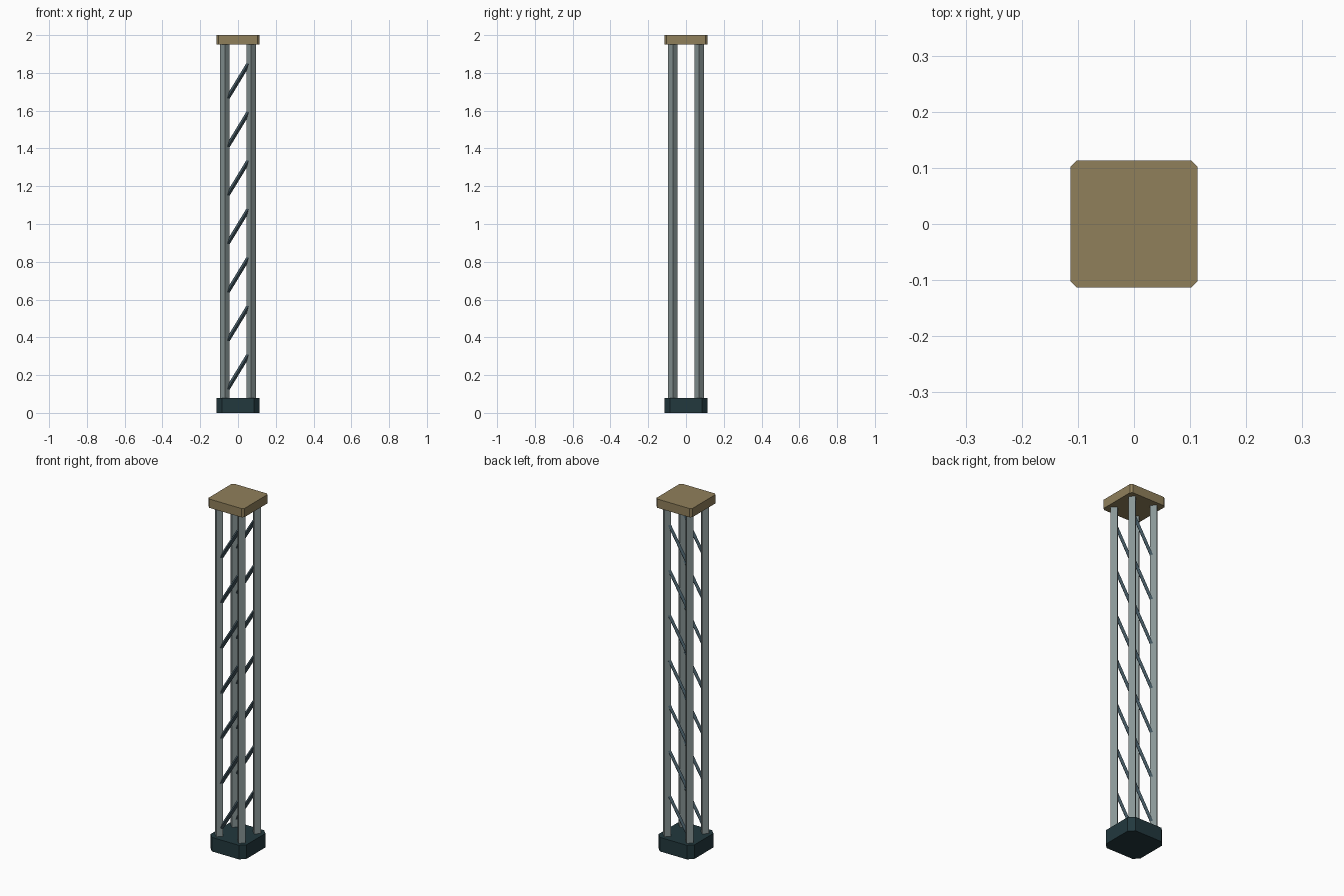
import bpy, bmesh, math
from mathutils import Vector

if "Cube" in bpy.data.objects:
    bpy.data.objects.remove(bpy.data.objects["Cube"])


def material(name, rgb):
    m = bpy.data.materials.new(name)
    m.diffuse_color = (*rgb, 1)
    m.use_nodes = True
    m.node_tree.nodes["Principled BSDF"].inputs["Base Color"].default_value = m.diffuse_color
    return m


TAN = material("tan", (0.28, 0.215, 0.105))
GREY = material("pale_grey", (0.25, 0.305, 0.305))
SLATE = material("dark_slate", (0.058, 0.098, 0.122))
TEAL = material("dark_teal", (0.016, 0.04, 0.048))


def finish(bm, name, mat):
    bmesh.ops.recalc_face_normals(bm, faces=bm.faces)
    me = bpy.data.meshes.new(name)
    bm.to_mesh(me)
    bm.free()
    me.materials.append(mat)
    ob = bpy.data.objects.new(name, me)
    bpy.context.collection.objects.link(ob)
    return ob


def slab(name, half, cut, z0, z1, mat):
    """Square block with its four upright edges cut off."""
    bm = bmesh.new()
    k = half - cut
    outline = [(k, -half), (half, -k), (half, k), (k, half),
               (-k, half), (-half, k), (-half, -k), (-k, -half)]
    face = bm.faces.new([bm.verts.new((x, y, z0)) for x, y in outline])
    ext = bmesh.ops.extrude_face_region(bm, geom=[face])["geom"]
    top = [g for g in ext if isinstance(g, bmesh.types.BMVert)]
    bmesh.ops.translate(bm, vec=(0, 0, z1 - z0), verts=top)
    return finish(bm, name, mat)


def bar(name, a, b, r, mat):
    """Four-sided bar between two points, corners facing along y."""
    a, b = Vector(a), Vector(b)
    d = (b - a).normalized()
    v = Vector((0, 1, 0))
    u = d.cross(v)
    bm = bmesh.new()
    rings = [[bm.verts.new(p + o * r) for o in (u, v, -u, -v)] for p in (a, b)]
    for i in range(4):
        j = (i + 1) % 4
        bm.faces.new((rings[0][i], rings[0][j], rings[1][j], rings[1][i]))
    for ring in rings:
        bm.faces.new(ring)
    return finish(bm, name, mat)


# Foot and cap
slab("base", 0.113, 0.028, 0, 0.08, TEAL)
slab("cap", 0.113, 0.011, 1.95, 2.0, TAN)

P = 0.07
for y, side in ((-P, "front"), (P, "back")):
    # Corner posts
    for x, hand in ((-P, "left"), (P, "right")):
        bar(f"{side}_{hand}_post", (x, y, 0.07), (x, y, 1.96), 0.025, GREY)
    # Diagonal braces on the front and back only
    for i in range(7):
        z = 0.217 + 0.2567 * i
        bar(f"{side}_brace_{i + 1}", (-P, y, z - 0.115), (P, y, z + 0.115), 0.011, SLATE)
